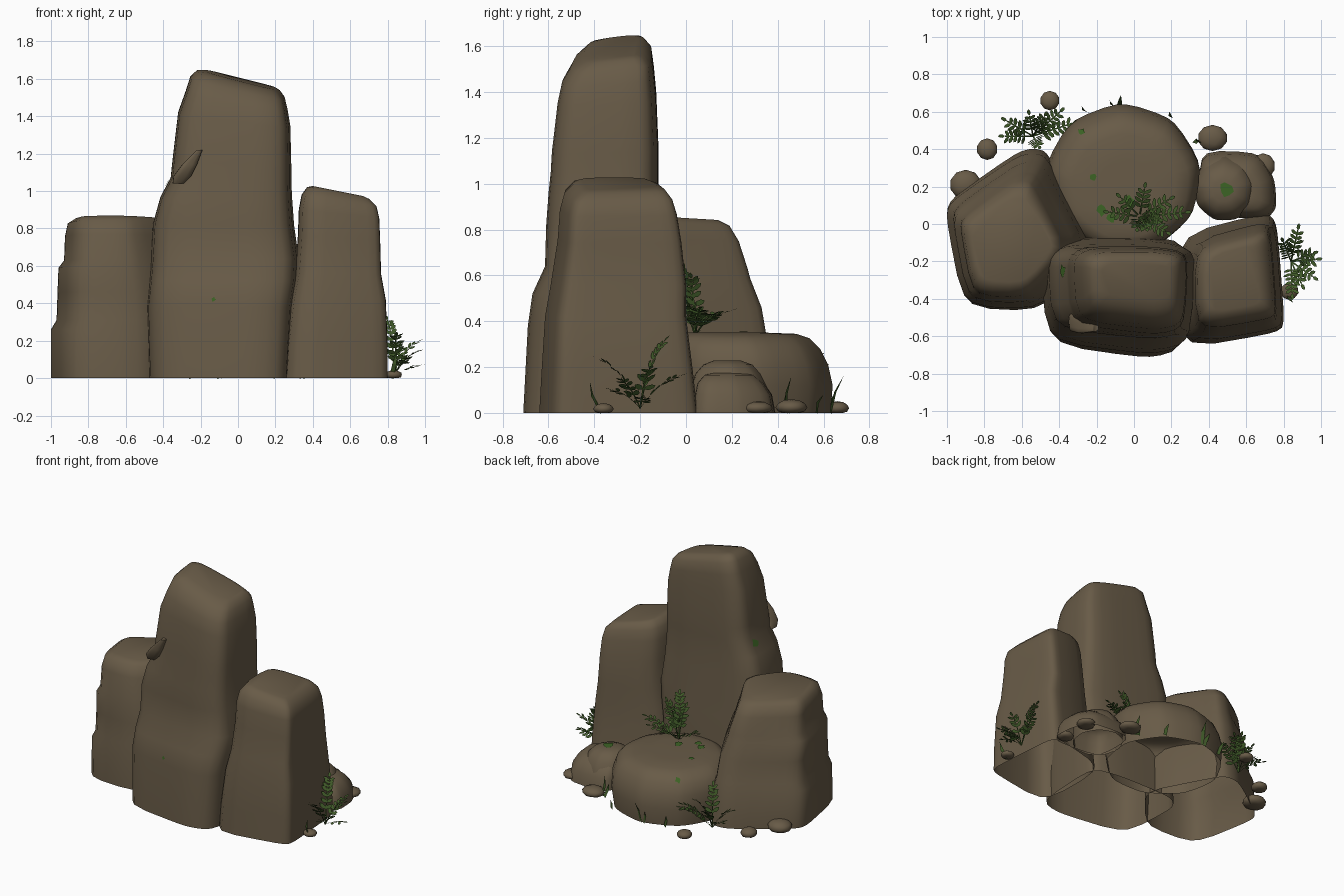
import bpy, bmesh, math, random
from mathutils import Vector

if "Cube" in bpy.data.objects:
    bpy.data.objects.remove(bpy.data.objects["Cube"])
random.seed(4)


def material(name, rgb):
    m = bpy.data.materials.new(name)
    m.diffuse_color = (*rgb, 1)
    m.use_nodes = True
    m.node_tree.nodes["Principled BSDF"].inputs["Base Color"].default_value = m.diffuse_color
    return m


STONE = material("brown stone", (0.138, 0.104, 0.063))
LEAF = material("leaf green", (0.052, 0.105, 0.022))
MOSS = material("moss green", (0.045, 0.125, 0.018))


def finish(name, bm, mat, smooth=None):
    me = bpy.data.meshes.new(name)
    bm.to_mesh(me)
    bm.free()
    ob = bpy.data.objects.new(name, me)
    bpy.context.collection.objects.link(ob)
    me.materials.append(mat)
    if smooth:
        bpy.ops.object.select_all(action='DESELECT')
        ob.select_set(True)
        bpy.context.view_layer.objects.active = ob
        bpy.ops.object.shade_smooth_by_angle(angle=math.radians(smooth))
    return ob


def round_outline(pts, cuts=(0.17, 0.25)):
    """Cut the corners of an outline, then fit it into the unit square."""
    for c in cuts:
        out = []
        for i, p in enumerate(pts):
            q = pts[(i + 1) % len(pts)]
            out += [(p[0] + (q[0] - p[0]) * k, p[1] + (q[1] - p[1]) * k) for k in (c, 1 - c)]
        pts = out
    lo = [min(p[i] for p in pts) for i in (0, 1)]
    hi = [max(p[i] for p in pts) for i in (0, 1)]
    return [tuple((p[i] - lo[i]) / (hi[i] - lo[i]) for i in (0, 1)) for p in pts]


def rock(name, outline, levels, tilt=(0, 0), power=5):
    """Loft an outline through levels (z, x0, x1, y0, y1); open below, tilted top."""
    bm = bmesh.new()
    pts = round_outline(outline)
    top, rings = levels[-1][0], []
    for z, x0, x1, y0, y1 in levels:
        w = (z / top) ** power
        ring = []
        for u, v in pts:
            x, y = x0 + u * (x1 - x0), y0 + v * (y1 - y0)
            dz = tilt[0] * (u - 0.5) * (x1 - x0) + tilt[1] * (v - 0.5) * (y1 - y0)
            ring.append(bm.verts.new((x, y, z + w * dz)))
        rings.append(ring)
    n = len(pts)
    for a, b in zip(rings, rings[1:]):
        for i in range(n):
            bm.faces.new((a[i], a[(i + 1) % n], b[(i + 1) % n], b[i]))
    bm.faces.new(rings[-1])
    return finish(name, bm, STONE, 60)


# Three standing stones (outlines counter-clockwise from above)
tall = rock("tall_stone",
     [(-.47, -.2), (-.44, -.64), (.12, -.71), (.30, -.66), (.33, -.16), (.1, -.12), (-.36, -.12)],
     [(0, -.48, .28, -.71, -.06), (.38, -.49, .30, -.69, -.08), (.52, -.475, .32, -.67, -.09),
      (.64, -.465, .325, -.615, -.10), (.82, -.455, .30, -.61, -.11), (.96, -.415, .29, -.60, -.12),
      (1.06, -.36, .285, -.59, -.12), (1.15, -.35, .285, -.585, -.12), (1.38, -.32, .28, -.56, -.13),
      (1.48, -.28, .265, -.54, -.14), (1.55, -.255, .25, -.50, -.15), (1.585, -.22, .225, -.45, -.18),
      (1.595, -.17, .20, -.40, -.21)], (-.25, .1))
rock("right_stone",
     [(.23, -.66), (.78, -.57), (.8, -.5), (.76, .0), (.7, .05), (.22, -.07)],
     [(0, .235, .80, -.64, .05), (.18, .245, .80, -.63, .03), (.42, .275, .79, -.615, .0),
      (.56, .305, .765, -.59, .0), (.75, .32, .76, -.56, -.02), (.88, .325, .755, -.55, -.04),
      (.95, .34, .74, -.53, -.06), (.99, .37, .70, -.49, -.09), (1.0, .40, .67, -.46, -.12)],
     (-.2, 0))
rock("left_stone",
     [(-1, .06), (-.91, -.44), (-.52, -.46), (-.24, -.12), (-.40, .2), (-.50, .39), (-.62, .39), (-.96, .14)],
     [(0, -1, -.23, -.46, .40), (.26, -1, -.24, -.45, .375), (.31, -.97, -.26, -.44, .355),
      (.46, -.965, -.28, -.43, .33), (.59, -.96, -.32, -.42, .28), (.63, -.93, -.34, -.41, .27),
      (.76, -.925, -.38, -.39, .23), (.83, -.91, -.40, -.36, .19), (.855, -.87, -.44, -.31, .14)],
     (0, -.06))

# Low boulders at the back
ROUND = [(math.cos(k * math.tau / 9 + .2), math.sin(k * math.tau / 9 + .2)) for k in range(9)]
boulder = rock("back_boulder", ROUND,
     [(0, -.46, .33, -.14, .63), (.12, -.47, .35, -.15, .64), (.21, -.46, .35, -.14, .62),
      (.28, -.44, .33, -.13, .585), (.325, -.39, .29, -.11, .54), (.345, -.33, .22, -.07, .48),
      (.35, -.2, .1, .0, .35)])
small = rock("round_boulder", ROUND,
     [(0, .32, .65, .02, .37), (.1, .32, .65, .02, .36), (.17, .34, .63, .04, .325),
      (.21, .37, .59, .075, .29), (.228, .42, .54, .12, .24)])
rock("side_boulder", [(.36, .4), (.36, .06), (.7, .04), (.75, .1), (.74, .25), (.66, .39)],
     [(0, .35, .76, .03, .39), (.08, .35, .75, .04, .375), (.13, .36, .72, .05, .34),
      (.165, .38, .68, .08, .30), (.175, .42, .62, .12, .26)])

# Pebbles: x, y, half width, half depth, half height
PEBBLES = [(-.45, .66, .052, .052, .03), (-.785, .40, .056, .058, .035), (.42, .46, .08, .07, .035),
           (.69, .31, .065, .068, .03), (.69, .09, .06, .055, .03), (.83, -.36, .048, .045, .025),
           (-.90, .21, .085, .08, .045)]
for k, (x, y, a, b, c) in enumerate(PEBBLES):
    bm = bmesh.new()
    bmesh.ops.create_icosphere(bm, subdivisions=2, radius=1)
    for v in bm.verts:
        v.co = Vector((x + v.co.x * a, y + v.co.y * b, max(0, c * .7 + v.co.z * c)))
    finish(f"pebble_{k + 1}", bm, STONE, 60)

# Thin chip on the front corner of the tall stone
rock("stone_chip", [(0, 0), (1, .1), (.8, 1), (.1, .8)],
     [(1.04, -.35, -.29, -.55, -.46), (1.08, -.345, -.25, -.575, -.47), (1.14, -.30, -.22, -.585, -.48),
      (1.22, -.22, -.19, -.575, -.5)])


def fern(name, base, fronds):
    """Arching fronds (angle, reach, rise), each a thin stem with paired leaflets."""
    bm = bmesh.new()
    base, up = Vector(base), Vector((0, 0, 1))

    def poly(*ps):
        bm.faces.new([bm.verts.new(p) for p in ps])

    def leaflet(p, d, w, size):
        poly(p, p + d * size * .35 + w, p + d * size * .75 + w * .9, p + d * size,
             p + d * size * .75 - w * .9, p + d * size * .35 - w)

    for ang, reach, rise in fronds:
        a = math.radians(ang)
        out = Vector((math.cos(a), math.sin(a), 0))
        side = Vector((-out.y, out.x, 0))

        def at(t):
            return base + out * reach * t + up * rise * (1.7 * t - .7 * t * t)

        n = max(5, round(math.hypot(reach, rise) / .033))
        for i in range(n):
            p, q = at(i / n), at((i + 1) / n)
            poly(p - side * .004, p + side * .004, q + side * .004, q - side * .004)
            if i < 2:
                continue
            along = (q - p).normalized()
            size = .056 * (1.1 - .4 * i / n)
            for s in (-1, 1):
                d = (side * s + along * .7 + up * random.uniform(-.3, .4)).normalized()
                w = along.cross(d).cross(d).normalized() * size * .22
                leaflet(p, d, w, size * random.uniform(.85, 1.15))
        leaflet(at(1), (at(1) - at(.9)).normalized(), side * .009, .04)
    return finish(name, bm, LEAF)


fern("fern_right", (.84, -.2, .02),
     [(-88, .17, .21), (112, .11, .29), (78, .17, .14), (20, .12, .17), (-35, .14, .12), (5, .13, .05), (-65, .13, .08)])
fern("fern_back", (-.54, .47, .02),
     [(180, .15, .16), (150, .16, .1), (100, .11, .16), (60, .12, .22), (18, .22, .12), (42, .19, .18), (-60, .06, .27)])
fern("fern_boulder", (.03, .04, .335),
     [(172, .16, .1), (80, .15, .11), (5, .24, .12), (30, .18, .1), (-30, .16, .16), (135, .14, .1),
      (-100, .06, .22), (-60, .07, .3), (-10, .1, .25)])

# Single grass blades: base, tip
BLADES = [((-.08, .63, 0), (-.07, .69, .165)), ((-.1, .63, 0), (-.13, .66, .1)), ((.36, .44, 0), (.33, .46, .16)),
          ((.34, .45, 0), (.31, .44, .1)), ((.82, -.37, 0), (.85, -.42, .14)), ((-.25, .6, 0), (-.28, .63, .1)),
          ((.2, .57, 0), (.19, .6, .08))]
bm = bmesh.new()
for b, t in BLADES:
    b, t = Vector(b), Vector(t)
    w = (t - b).cross(Vector((.4, 1, 0))).normalized() * .012
    m = b.lerp(t, .55) + Vector((0, -.012, 0))
    vs = [bm.verts.new(p) for p in (b - w, b + w, m + w, m - w, t)]
    bm.faces.new(vs[:4])
    bm.faces.new((vs[3], vs[2], vs[4]))
finish("grass_blades", bm, LEAF)

# Moss plates dropped onto the stones: stone, start point, direction, radius
bpy.context.view_layer.update()
DOWN = (0, 0, -1)
PATCHES = [(boulder, (-.17, .07, 2), DOWN, .035), (boulder, (-.12, .03, 2), DOWN, .028),
           (boulder, (-.02, .12, 2), DOWN, .035), (boulder, (-.22, .25, 2), DOWN, .022),
           (boulder, (-.28, .49, 2), DOWN, .025), (small, (.49, .19, 2), DOWN, .045),
           (tall, (-2, -.25, 1.04), (1, 0, 0), .035), (tall, (-.13, -2, .42), (0, 1, 0), .014)]
bm = bmesh.new()
for stone, start, direction, r in PATCHES:
    hit, c, nrm, _ = stone.ray_cast(Vector(start), Vector(direction))
    rot = nrm.to_track_quat('Z', 'Y')
    ring = []
    for k in range(9):
        a, s = k * math.tau / 9, r * random.uniform(.55, 1.1)
        ring.append(bm.verts.new(c + nrm * .005 + rot @ Vector((math.cos(a) * s, math.sin(a) * s, 0))))
    bm.faces.new(ring)
finish("moss_patches", bm, MOSS)
